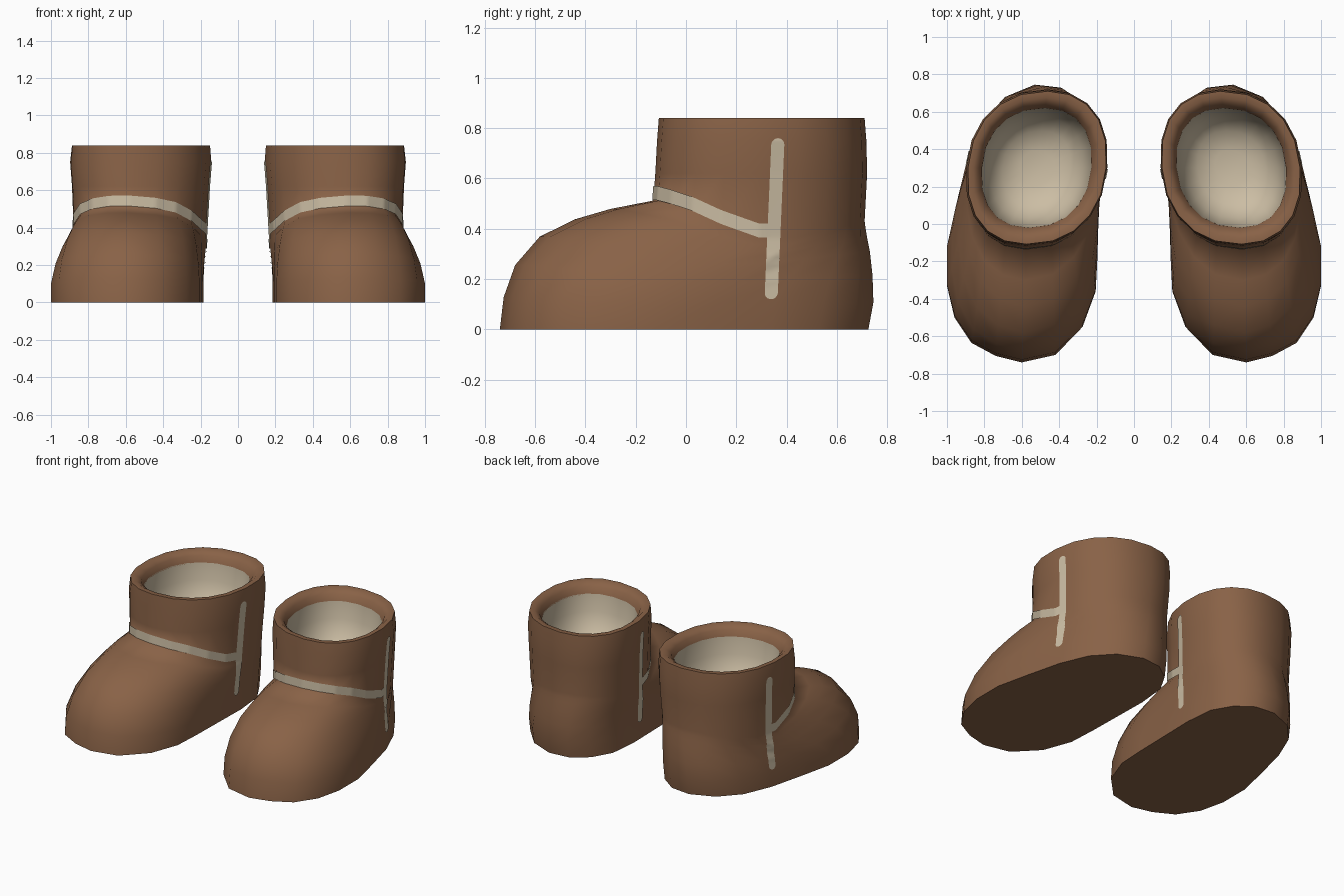
import bpy, bmesh, math
from mathutils import Vector
from mathutils.bvhtree import BVHTree

if "Cube" in bpy.data.objects:
    bpy.data.objects.remove(bpy.data.objects["Cube"])

N = 20  # sides of every ring, index 0 = front, counting towards +x
TWIST = math.radians(7)  # toes turn slightly outwards


def material(name, rgb):
    m = bpy.data.materials.new(name)
    m.diffuse_color = (*rgb, 1)
    m.use_nodes = True
    m.node_tree.nodes["Principled BSDF"].inputs["Base Color"].default_value = m.diffuse_color
    return m


LEATHER = material("brown leather", (0.250, 0.122, 0.062))
CREAM = material("cream fleece", (0.60, 0.51, 0.37))


def interp(table, x):
    if x <= table[0][0]:
        return table[0][1]
    for (x0, a), (x1, b) in zip(table, table[1:]):
        if x <= x1:
            return a + (b - a) * (x - x0) / (x1 - x0)
    return table[-1][1]


def crease_z(p):
    y = p[1] + (.88 - p[0]) * .13
    return interp([(-.09, .512), (.02, .475), (.2, .388), (.35, .345), (.75, .43)], y)


def rounded(v):
    return math.copysign(abs(v) ** (2 / 2.25), v)


def oval(k, x0, x1, y0, y1):
    a = math.radians(-90 + 360 / N * k)
    return ((x0 + x1) / 2 + (x1 - x0) / 2 * rounded(math.cos(a + TWIST)),
            (y0 + y1) / 2 + (y1 - y0) / 2 * rounded(math.sin(a)))


def oval_ring(z, x0, x1, y0, y1):
    return [(*oval(k, x0, x1, y0, y1), z) for k in range(N)]


def finish(name, bm, mat):
    me = bpy.data.meshes.new(name)
    bm.to_mesh(me)
    bm.free()
    me.materials.append(mat)
    ob = bpy.data.objects.new(name, me)
    bpy.context.collection.objects.link(ob)
    bpy.ops.object.select_all(action='DESELECT')
    ob.select_set(True)
    bpy.context.view_layer.objects.active = ob
    bpy.ops.object.shade_smooth_by_angle(angle=math.radians(78))
    ob.modifiers.new("other foot", 'MIRROR').use_mirror_merge = False
    return ob


def loft(rings, cap_start=False, cap_end=False):
    bm = bmesh.new()
    rows = [[bm.verts.new(p) for p in r] for r in rings]
    for a, b in zip(rows, rows[1:]):
        for i in range(N):
            j = (i + 1) % N
            bm.faces.new((a[i], a[j], b[j], b[i]))
    if cap_start:
        bm.faces.new(rows[0][::-1])
    if cap_end:
        bm.faces.new(rows[-1])
    bm.normal_update()
    return bm


# Boot upper: foot blends from the sole outline up to the slanted ankle crease
sole = [(.60, -.74), (.74, -.705), (.87, -.635), (.96, -.50), (1.0, -.33), (1.0, -.12),
        (.95, .10), (.89, .34), (.81, .53), (.69, .66), (.53, .725), (.39, .71), (.28, .63),
        (.205, .50), (.185, .30), (.19, .07), (.195, -.17), (.205, -.36), (.275, -.55), (.42, -.70)]
crease = [oval(k, .165, .88, -.13, .71) for k in range(N)]
# height share, inward share at the toe, inward share at the sides, heel bulge
foot_steps = [(0, 0, 0, 0), (.25, .025, .0, .02), (.5, .10, .24, .02), (.72, .26, .60, .015),
              (.855, .49, .85, .007), (.935, .72, .94, .003), (1, 1, 1, 0)]
rings = []
for v, h_toe, h_side, bulge in foot_steps:
    ring = []
    for k, ((sx, sy), (cx, cy)) in enumerate(zip(sole, crease)):
        c = math.cos(2 * math.pi * k / N)
        h = h_side + (h_toe - h_side) * max(0, c)
        ring.append((sx + (cx - sx) * h, sy + (cy - sy) * h + bulge * max(0, -c),
                     crease_z((cx, cy)) * v))
    rings.append(ring)
# shaft and rolled rim
rings += [oval_ring(*r) for r in [
    (.62, .15, .89, -.122, .72), (.75, .14, .90, -.115, .717), (.84, .147, .89, -.108, .71),
    (.84, .18, .86, -.075, .675), (.815, .21, .83, -.04, .64), (.77, .226, .815, -.02, .62)]]
bm = loft(rings, cap_start=True)
tree = BVHTree.FromBMesh(bm)
finish("boot_upper", bm, LEATHER)

# Fleece lining: a bowl inside the shaft
lining = []
for z, s in [(.775, 1.0), (.66, .96), (.55, .84), (.48, .62), (.45, .3)]:
    lining.append(oval_ring(z, .521 - .295 * s, .521 + .295 * s, .30 - .32 * s, .30 + .32 * s))
finish("lining", loft(lining, cap_end=True), CREAM)


# Trim strips: thin plates laid onto the boot surface by ray casting
def strip(name, rows):
    bm = bmesh.new()
    grid = []
    for row in rows:
        line = []
        for origin, direction in row:
            d = Vector(direction).normalized()
            hit = tree.ray_cast(Vector(origin), d)[0]
            line.append(bm.verts.new(hit - d * .005))
        grid.append(line)
    for a, b in zip(grid, grid[1:]):
        for i in range(len(a) - 1):
            bm.faces.new((a[i], a[i + 1], b[i + 1], b[i]))
    bm.normal_update()
    f = bm.faces[:][len(bm.faces) // 2]
    if f.normal.dot(Vector(rows[len(rows) // 2][0][1])) > 0:
        bmesh.ops.reverse_faces(bm, faces=bm.faces)
    finish(name, bm, CREAM)


across = [-1, -.5, 0, .5, 1]

# band around the instep, from one side seam to the other
rows = []
k_in, k_out = -87 / 360 * N, 95.5 / 360 * N
for i in range(101):
    k = k_in + (k_out - k_in) * i / 100
    k0 = math.floor(k)
    p0, p1 = crease[k0 % N], crease[(k0 + 1) % N]
    t = k - k0
    z = crease_z(p0) * (1 - t) + crease_z(p1) * t + .031
    x, y = (p0[j] * (1 - t) + p1[j] * t for j in (0, 1))
    d = Vector((.5225 - x, .29 - y, 0))
    o = Vector((x, y, 0)) - d * 2
    rows.append([((o.x, o.y, z + s * .028), d) for s in across])
strip("instep_band", rows)

# upright side seams with rounded ends, outside and inside
for name, x, dx, y_low in (("outer_side_seam", 2, -1, .338), ("inner_side_seam", -1, 1, .240)):
    rows = []
    half, z0, z1 = .026, .12, .76
    ends = [half * (1 - math.cos(math.pi / 2 * i / 6)) for i in range(7)]
    body = [z0 + half + (z1 - z0 - 2 * half) * i / 50 for i in range(1, 50)]
    for z in [z0 + e for e in ends] + body + [z1 - e for e in reversed(ends)]:
        near = max(0, half - min(z - z0, z1 - z))
        w = max(.002, math.sqrt(max(0, half ** 2 - near ** 2)))
        y = y_low + (z - z0) / (z1 - z0) * .028
        rows.append([((x, y + s * w, z), (dx, 0, 0)) for s in across])
    strip(name, rows)
